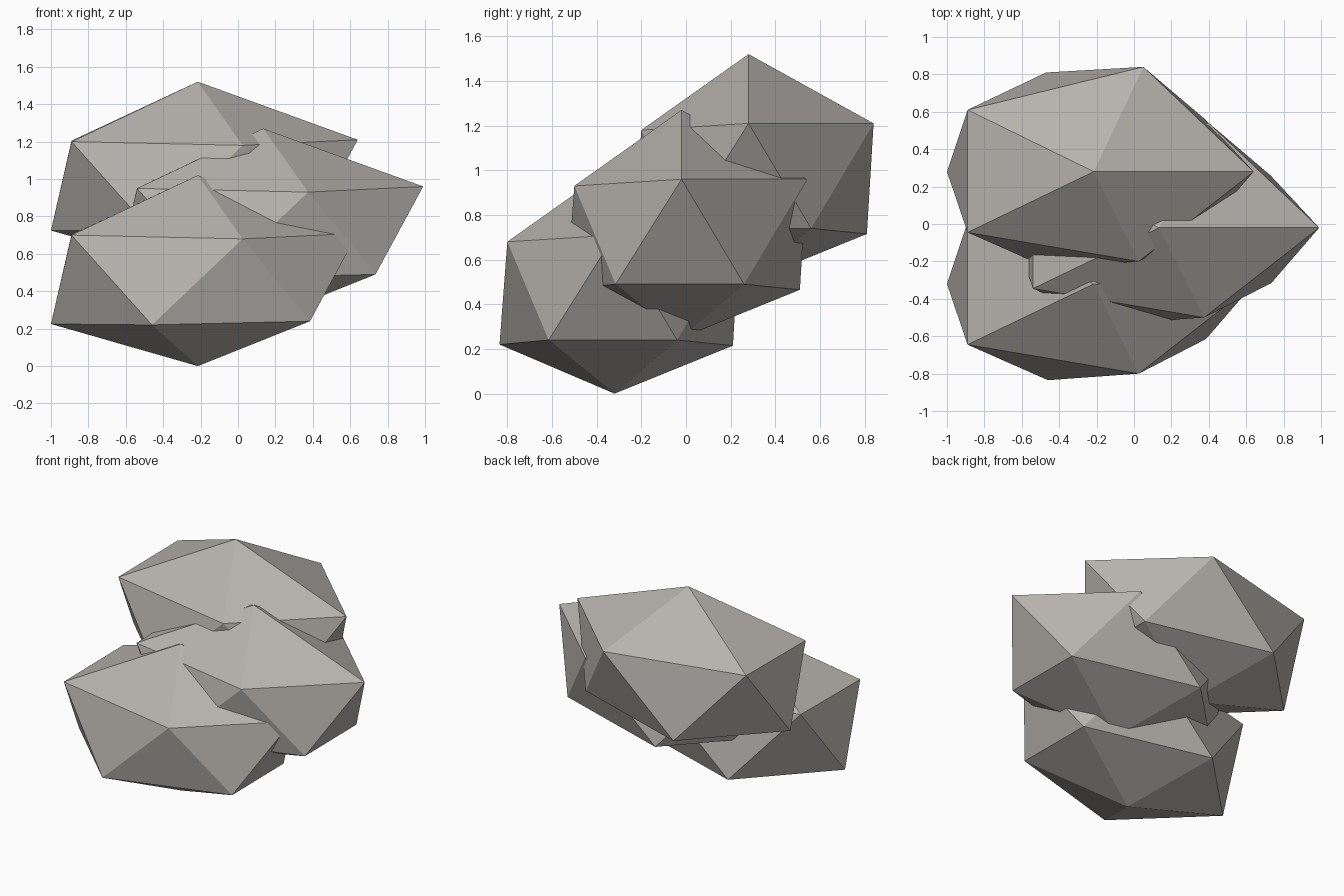
import bpy
import bmesh
from mathutils import Vector

if "Cube" in bpy.data.objects:
    bpy.data.objects.remove(bpy.data.objects["Cube"], do_unlink=True)

# One warm grey stone colour
stone = bpy.data.materials.new("warm_grey_stone")
stone.use_nodes = True
colour = (0.47, 0.45, 0.42, 1)
stone.diffuse_color = colour
stone.node_tree.nodes["Principled BSDF"].inputs["Base Color"].default_value = colour

# Tips and uneven five-point rings of the boulder
TOP = (-.215, -.32, 1.02)
BOTTOM = (-.215, -.32, 0)
UPPER = [(.64, -.32, .71), (.05, .24, .71), (-.89, .01, .705),
         (-.89, -.645, .70), (.025, -.80, .68)]
LOWER = [(.38, -.04, .24), (-.47, .21, .215), (-1, -.32, .225),
         (-.46, -.835, .22), (.385, -.615, .24)]


def boulder_mesh():
    """Twenty-sided rock: two fans joined by a zigzag belt."""
    bm = bmesh.new()
    top, bottom = bm.verts.new(TOP), bm.verts.new(BOTTOM)
    up = [bm.verts.new(p) for p in UPPER]
    low = [bm.verts.new(p) for p in LOWER]
    for i in range(5):
        j = (i + 1) % 5
        bm.faces.new((top, up[i], up[j]))
        bm.faces.new((up[i], low[i], up[j]))
        bm.faces.new((low[i], low[j], up[j]))
        bm.faces.new((bottom, low[j], low[i]))
    bmesh.ops.recalc_face_normals(bm, faces=bm.faces)
    mesh = bpy.data.meshes.new("boulder")
    bm.to_mesh(mesh)
    bm.free()
    mesh.materials.append(stone)
    return mesh


# Three copies stepping up towards the back
mesh = boulder_mesh()
for name, offset in (("front_boulder", (0, 0, 0)),
                     ("middle_boulder", (.35, .30, .25)),
                     ("back_boulder", (0, .60, .50))):
    rock = bpy.data.objects.new(name, mesh)
    rock.location = Vector(offset)
    bpy.context.collection.objects.link(rock)
